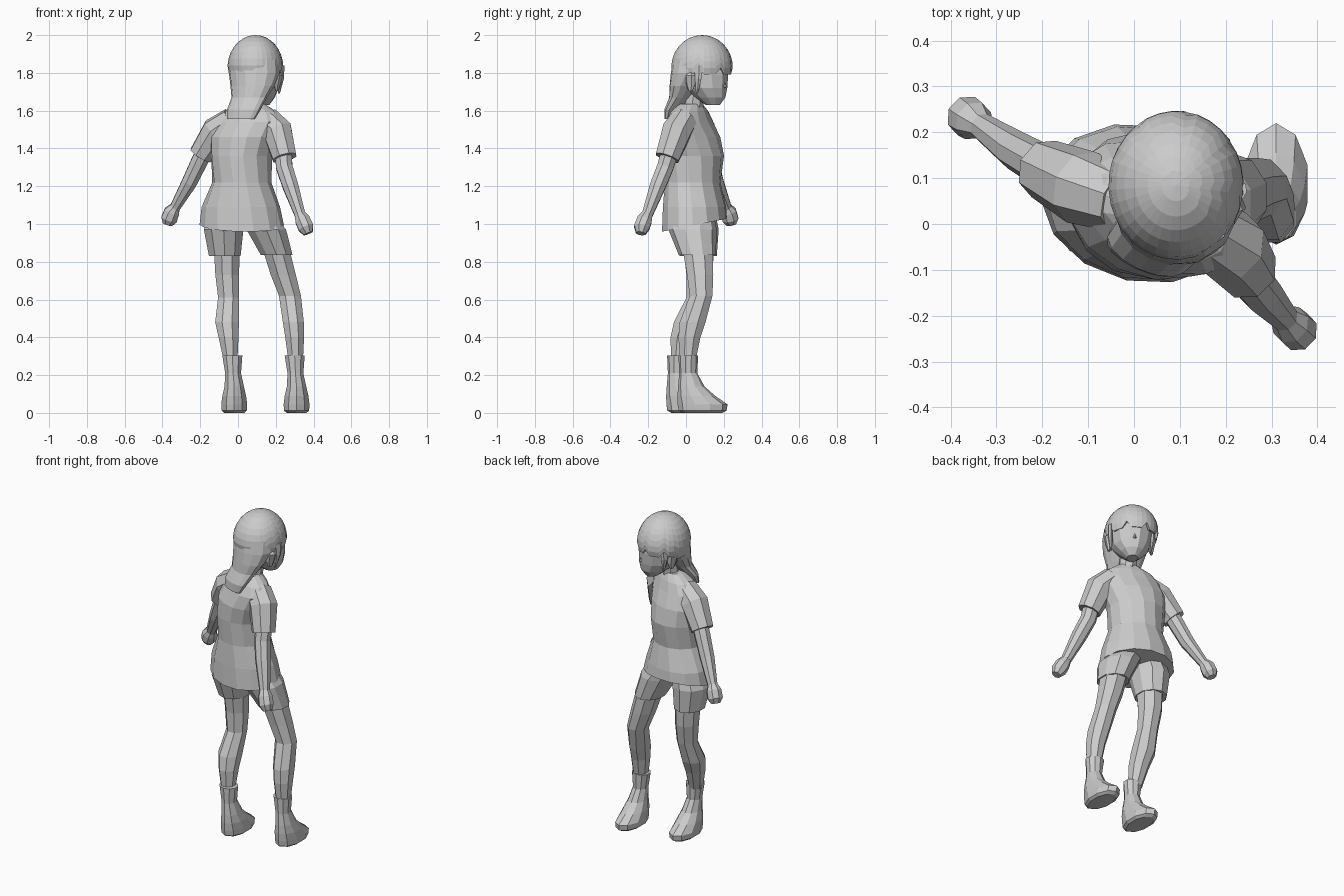
import bpy, math
from mathutils import Vector, Quaternion


def mesh_object(name, verts, faces):
    me = bpy.data.meshes.new(name)
    me.from_pydata(verts, [], faces)
    me.update()
    ob = bpy.data.objects.new(name, me)
    bpy.context.collection.objects.link(ob)
    return ob


def loft(name, rings, n=8, yaw=0, tilt=False):
    """Skin elliptical rings (x, y, z, rx, ry[, yaw]) listed from top to bottom; yaw turns clockwise."""
    verts, faces = [], []
    pts = [Vector(r[:3]) for r in rings]
    for i, r in enumerate(rings):
        a = math.radians(-(r[5] if len(r) > 5 else yaw))
        q = Quaternion((0, 0, 1), a)
        if tilt:
            t = pts[min(i + 1, len(pts) - 1)] - pts[max(i - 1, 0)]
            q = Vector((0, 0, -1)).rotation_difference(t.normalized()) @ q
        for k in range(n):
            b = math.tau * (k + 0.5) / n
            verts.append(pts[i] + q @ Vector((r[3] * math.cos(b), r[4] * math.sin(b), 0)))
    for i in range(len(rings) - 1):
        for k in range(n):
            m = (k + 1) % n
            faces.append((i * n + k, (i + 1) * n + k, (i + 1) * n + m, i * n + m))
    faces.append(tuple(range(n)))
    faces.append(tuple(reversed(range((len(rings) - 1) * n, len(rings) * n))))
    return mesh_object(name, verts, faces)


def tube(name, path, n=8):
    return loft(name, [(x, y, z, r, r) for x, y, z, r in path], n, tilt=True)


# Shirt body, twisting from hips to shoulders, hem dipping at the back
shirt = loft("shirt", [
    (.07, .025, 1.635, .075, .06, 26), (.065, .02, 1.595, .15, .085, 26),
    (.055, .018, 1.54, .19, .11, 26), (.03, .03, 1.46, .188, .143, 26),
    (.02, .042, 1.36, .165, .158, 24), (.02, .035, 1.22, .158, .147, 18),
    (.015, .045, 1.09, .21, .166, 14), (.02, .045, .995, .226, .172, 12)], 14)
for v in shirt.data.vertices:
    if v.co.z < 1.01:
        v.co.z += 0.2 * (v.co.y - 0.05)

# Sleeves
tube("sleeve_left", [(-.03, .05, 1.55, .07), (-.115, .08, 1.49, .083), (-.197, .12, 1.365, .067)])
tube("sleeve_right", [(.15, -.01, 1.55, .075), (.21, -.05, 1.49, .083), (.247, -.1, 1.35, .068)])

# Forearms and closed hands
tube("arm_left", [(-.16, .105, 1.42, .048), (-.205, .13, 1.33, .047), (-.258, .16, 1.22, .043),
                  (-.335, .215, 1.085, .029)])
tube("arm_right", [(.238, -.08, 1.4, .05), (.245, -.11, 1.3, .047), (.278, -.15, 1.2, .045),
                   (.328, -.205, 1.05, .031)])
tube("hand_left", [(-.332, .212, 1.092, .028), (-.35, .225, 1.065, .044), (-.365, .235, 1.025, .046),
                   (-.373, .24, .998, .028)])
tube("hand_right", [(.325, -.203, 1.055, .029), (.342, -.22, 1.02, .043), (.36, -.235, .98, .044),
                    (.372, -.24, .95, .027)])

# Shorts
loft("shorts_left", [(-.05, .045, 1.06, .1, .11), (-.076, .045, .97, .11, .128),
                     (-.07, .065, .83, .088, .098)], 10)
loft("shorts_right", [(.09, .035, 1.06, .1, .11), (.15, .035, .97, .11, .128),
                      (.205, .06, .835, .088, .098)], 10)

# Legs
loft("leg_left", [(-.06, .065, .9, .075, .09), (-.057, .072, .73, .068, .075),
                  (-.05, .06, .61, .06, .063), (-.058, .008, .48, .068, .078),
                  (-.05, -.02, .4, .057, .067), (-.04, -.04, .28, .04, .042)])
loft("leg_right", [(.192, .06, .9, .078, .09), (.24, .075, .73, .072, .075),
                   (.275, .08, .62, .063, .065), (.293, .035, .48, .06, .074),
                   (.3, .018, .4, .054, .063), (.305, .01, .28, .042, .045)])

# Boots with a cuff and a sloping toe
for side, x, y in (("left", -.02, -.055), ("right", .31, .005)):
    loft("boot_" + side, [
        (x - .01, y + .007, .305, .056, .052), (x - .006, y + .007, .21, .044, .048),
        (x, y + .023, .14, .054, .07), (x, y + .05, .09, .066, .1),
        (x, y + .083, .045, .072, .132), (x, y + .083, .012, .07, .127),
        (x, y + .083, 0, .055, .105)], 10)

# Neck and face
FACE = 30
fx, fy = math.sin(math.radians(FACE)), math.cos(math.radians(FACE))
loft("neck", [(.085, .05, 1.72, .05, .055), (.075, .03, 1.56, .055, .055)], 8, FACE)
loft("face", [
    (.09, .08, 1.95, .08, .09), (.09, .08, 1.87, .125, .14), (.1, .095, 1.79, .118, .135),
    (.108, .103, 1.72, .104, .122), (.122, .128, 1.67, .07, .085),
    (.132, .142, 1.63, .032, .04)], 12, FACE)
loft("nose", [(.1 + .12 * fx, .09 + .12 * fy, 1.77, .006, .008),
              (.1 + .125 * fx, .09 + .125 * fy, 1.725, .011, .018),
              (.1 + .115 * fx, .09 + .115 * fy, 1.715, .008, .01)], 6, FACE)

# Ears, each with a lock of hair hanging in front
for side, s in (("right", 1), ("left", -1)):
    cx, cy = .1 + s * .122 * fy, .085 - s * .122 * fx
    loft("ear_" + side, [(cx, cy, 1.805, .014, .018), (cx + s * .008, cy, 1.785, .02, .034),
                         (cx, cy, 1.74, .016, .028), (cx, cy, 1.705, .008, .012)], 6, FACE)
    lx, ly = cx + .045 * fx, cy + .045 * fy
    loft("side_lock_" + side, [(lx, ly, 1.84, .014, .03), (lx, ly, 1.77, .013, .022),
                               (lx - s * .012, ly - .005, 1.69, .005, .006)], 6, FACE)

# Hair cap with a jagged fringe, open over the face
N, ROWS = 32, 9
hv, hf = [Vector((.092, .085, 2.0))], []
for j in range(1, ROWS + 1):
    for k in range(N):
        a = math.tau * k / N
        front = abs((a + math.pi) % math.tau - math.pi)
        low = math.radians(103 if front < 1.7 else 112)
        if front < 1.7:
            low -= math.radians(12) * (k % 4 == 2)
        p = low * j / ROWS
        r = math.sin(p) if p < math.pi / 2 else 1 - .25 * (p - math.pi / 2)
        d = a + math.radians(FACE)
        hv.append(Vector((.092 + .148 * r * math.sin(d), .085 + .163 * r * math.cos(d),
                          1.83 + .17 * math.cos(p))))
for k in range(N):
    m = (k + 1) % N
    hf.append((0, 1 + m, 1 + k))
    for j in range(ROWS - 1):
        o, u = 1 + j * N, 1 + (j + 1) * N
        hf.append((o + k, o + m, u + m, u + k))
hair = mesh_object("hair_cap", hv, hf)
sol = hair.modifiers.new("thickness", 'SOLIDIFY')
sol.thickness, sol.offset = .014, -1 if hair.data.polygons[0].normal.z > 0 else 1

# Long hair falling down the back
loft("hair_back", [(.088, .05, 1.87, .134, .115), (.086, .038, 1.8, .14, .113),
                   (.076, .005, 1.73, .122, .085),
                   (.06, -.02, 1.67, .1, .062), (.03, -.058, 1.605, .095, .045),
                   (.015, -.072, 1.555, .08, .028)], 14, 25)
